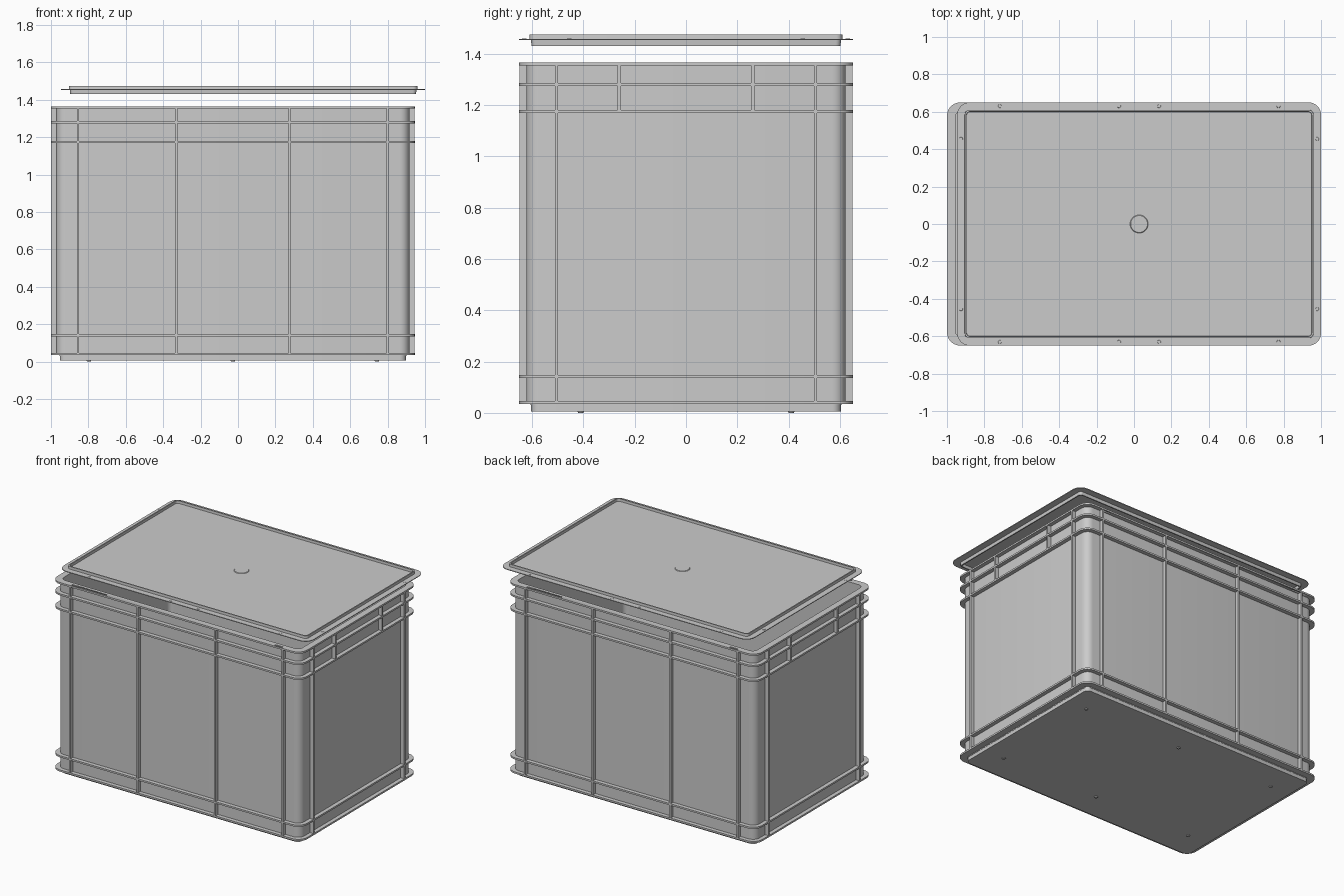
import bpy, bmesh, math

if "Cube" in bpy.data.objects:
    bpy.data.objects.remove(bpy.data.objects["Cube"])

HX, HY = 0.9725, 0.65        # half size of crate and lid footprint
CRATE_X, LID_X = -0.0275, 0.0275
RIB = 0.012                  # rib thickness
WALL = 0.028                 # wall inset behind rib edges


def outline(inset, z, radius, seg=6):
    """Rounded rectangle points at a given inset."""
    r = max(radius - inset, 0.02)
    cx, cy = HX - inset - r, HY - inset - r
    pts = []
    for i, (sx, sy) in enumerate(((1, 1), (-1, 1), (-1, -1), (1, -1))):
        for k in range(seg + 1):
            a = math.pi / 2 * (i + k / seg)
            pts.append((sx * cx + r * math.cos(a), sy * cy + r * math.sin(a), z))
    return pts


def finish(name, bm, x):
    bmesh.ops.recalc_face_normals(bm, faces=bm.faces)
    me = bpy.data.meshes.new(name)
    bm.to_mesh(me)
    bm.free()
    ob = bpy.data.objects.new(name, me)
    bpy.context.collection.objects.link(ob)
    ob.location.x = x
    bpy.ops.object.select_all(action='DESELECT')
    ob.select_set(True)
    bpy.context.view_layer.objects.active = ob
    bpy.ops.object.shade_smooth_by_angle(angle=math.radians(30))
    return ob


def loft(name, profile, x, radius=0.07, ring=False):
    """Skin an (inset, z) profile around the rounded rectangle."""
    bm = bmesh.new()
    loops = [[bm.verts.new(p) for p in outline(i, z, radius)] for i, z in profile]
    pairs = list(zip(loops, loops[1:]))
    if ring:
        pairs.append((loops[-1], loops[0]))
    else:
        bm.faces.new(loops[0])
        bm.faces.new(loops[-1])
    n = len(loops[0])
    for a, b in pairs:
        for k in range(n):
            j = (k + 1) % n
            bm.faces.new((a[k], a[j], b[j], b[k]))
    return finish(name, bm, x)


def boxes(name, items, x):
    """Several boxes given as (centre, size)."""
    bm = bmesh.new()
    for c, s in items:
        vs = bmesh.ops.create_cube(bm, size=1)['verts']
        for v in vs:
            v.co = [c[i] + v.co[i] * s[i] for i in range(3)]
    return finish(name, bm, x)


def discs(name, centres, r1, r2, h, x, seg=16):
    bm = bmesh.new()
    for c in centres:
        vs = bmesh.ops.create_cone(bm, cap_ends=True, segments=seg, radius1=r1,
                                   radius2=r2, depth=h)['verts']
        bmesh.ops.translate(bm, verts=vs, vec=c)
    return finish(name, bm, x)


# crate shell with stacking foot and open cavity
loft("crate_body", [(0.047, 0.005), (0.047, 0.035), (WALL, 0.035), (WALL, 1.365),
                    (0.045, 1.365), (0.045, 0.03)], CRATE_X, 0.08)

# horizontal ribs around the crate
levels = {"bottom_rib": 0.041, "lower_rib": 0.141, "handle_rib": 1.175,
          "upper_rib": 1.28, "top_rim": 1.359}
for name, z in levels.items():
    a, b = z - RIB / 2, z + RIB / 2
    rim = loft(name, [(0, a), (0, b), (WALL + 0.004, b), (WALL + 0.004, a)], CRATE_X, ring=True)

# small slots through the top rim
slots = boxes("slot_cutter", [((sx * 0.79, sy * (HY - 0.015), 1.36), (0.06, 0.012, 0.1))
                              for sx in (-1, 1) for sy in (-1, 1)], CRATE_X)
slots.hide_render = True
slots.hide_viewport = True
cut = rim.modifiers.new("slots", 'BOOLEAN')
cut.object = slots
cut.operation = 'DIFFERENCE'
cut.solver = 'EXACT'

# vertical ribs
D = WALL + 0.002
long_ribs, end_ribs = [], []
for s in (-1, 1):
    for x in (-0.8275, -0.3025, 0.3025, 0.8275):
        long_ribs.append(((x, s * (HY - D / 2), 0.7), (RIB, D - 0.002, 1.326)))
    for y in (-0.505, 0.505):
        end_ribs.append(((s * (HX - D / 2), y, 0.7), (D - 0.002, RIB, 1.326)))
    for y in (-0.26, 0.26):
        end_ribs.append(((s * (HX - D / 2), y, 1.268), (D - 0.002, RIB, 0.19)))
boxes("long_side_ribs", long_ribs, CRATE_X)
boxes("end_ribs", end_ribs, CRATE_X)

# tiny feet under the base
discs("base_studs", [(x, y, 0.004) for x in (-0.77, 0, 0.77) for y in (-0.41, 0.41)],
      0.01, 0.014, 0.008, CRATE_X)

# lid: thin flange, raised lip, recessed panel, hanging skirt
loft("lid", [(0.056, 1.452), (0.056, 1.43), (0.048, 1.43), (0.046, 1.452), (0, 1.452),
             (0, 1.457), (0.04, 1.457), (0.041, 1.475), (0.049, 1.475), (0.05, 1.457)],
     LID_X, 0.065)

# lid details: centre gate disc and flange pips
discs("lid_centre_disc", [(0, 0, 1.458)], 0.05, 0.045, 0.005, LID_X, 32)
pips = [(x, s * 0.63, 1.4565) for s in (-1, 1) for x in (-0.745, -0.107, 0.107, 0.745)]
pips += [(s * 0.952, y, 1.4565) for s in (-1, 1) for y in (-0.455, 0.455)]
discs("lid_pips", pips, 0.011, 0.009, 0.004, LID_X, 12)
